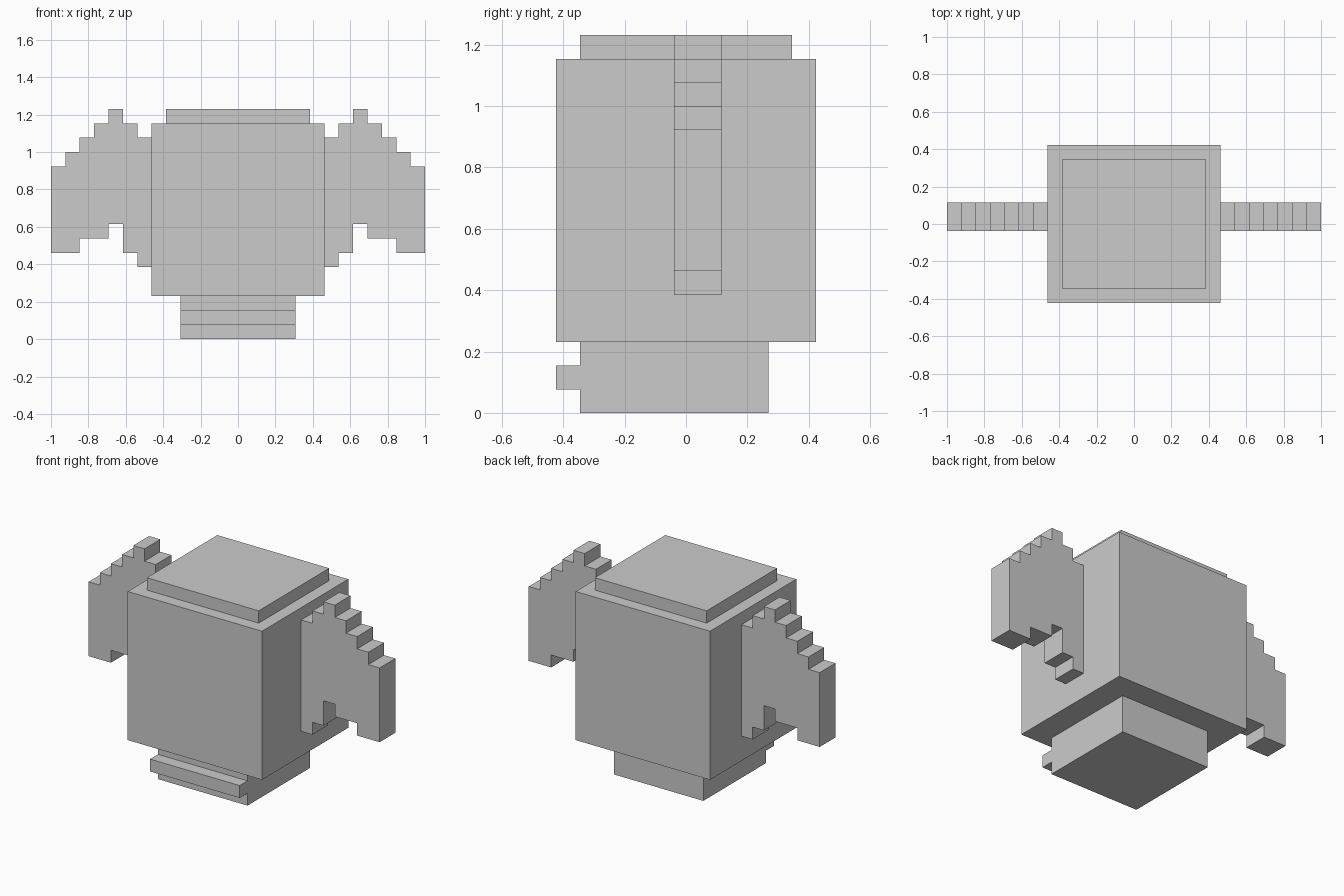
import bpy, bmesh

if "Cube" in bpy.data.objects:
    bpy.data.objects.remove(bpy.data.objects["Cube"])

U = 1 / 13  # one pixel unit of the blocky style


def make_object(name, bm):
    bmesh.ops.recalc_face_normals(bm, faces=bm.faces)
    mesh = bpy.data.meshes.new(name)
    bm.to_mesh(mesh)
    bm.free()
    obj = bpy.data.objects.new(name, mesh)
    bpy.context.collection.objects.link(obj)
    return obj


def extrude_profile(name, points, axis, start, end):
    """Extrude a closed profile, in pixel units, along x (points y,z) or y (points x,z)."""
    bm = bmesh.new()
    place = (lambda a, b: (start, a, b)) if axis == "x" else (lambda a, b: (a, start, b))
    face = bm.faces.new([bm.verts.new([c * U for c in place(a, b)]) for a, b in points])
    moved = bmesh.ops.extrude_face_region(bm, geom=[face])["geom"]
    depth = (end - start) * U
    bmesh.ops.translate(bm, verts=[v for v in moved if isinstance(v, bmesh.types.BMVert)],
                        vec=(depth, 0, 0) if axis == "x" else (0, depth, 0))
    if not face.is_valid or len(face.edges[0].link_faces) < 2:
        bm.faces.new([v for v in bm.verts[:len(points)]])
    return make_object(name, bm)


def box(name, x, y, z):
    return extrude_profile(name, [(y[0], z[0]), (y[1], z[0]), (y[1], z[1]), (y[0], z[1])],
                           "x", x[0], x[1])


# Head block and the raised slab on top
box("head", (-6, 6), (-5.5, 5.5), (3, 15))
box("head_top", (-5, 5), (-4.5, 4.5), (15, 16))

# Lower block with a ridge across its front
jaw = [(-4.5, 0), (3.5, 0), (3.5, 3), (-4.5, 3), (-4.5, 2), (-5.5, 2), (-5.5, 1), (-4.5, 1)]
extrude_profile("jaw", jaw, "x", -4, 4)

# Stepped ears: top and bottom height of each pixel column, outwards from the head
tops = [14, 15, 16, 15, 14, 13, 12]
bottoms = [5, 6, 8, 7, 7, 6, 6]


def staircase(heights):
    pts = []
    for i, h in enumerate(heights):
        if pts and pts[-1][1] == h:
            pts.pop()
        else:
            pts.append((6 + i, h))
        pts.append((7 + i, h))
    return pts


outline = staircase(bottoms) + staircase(tops)[::-1]
for name, side in (("ear_right", 1), ("ear_left", -1)):
    extrude_profile(name, [(side * x, z) for x, z in outline], "y", -0.5, 1.5)
